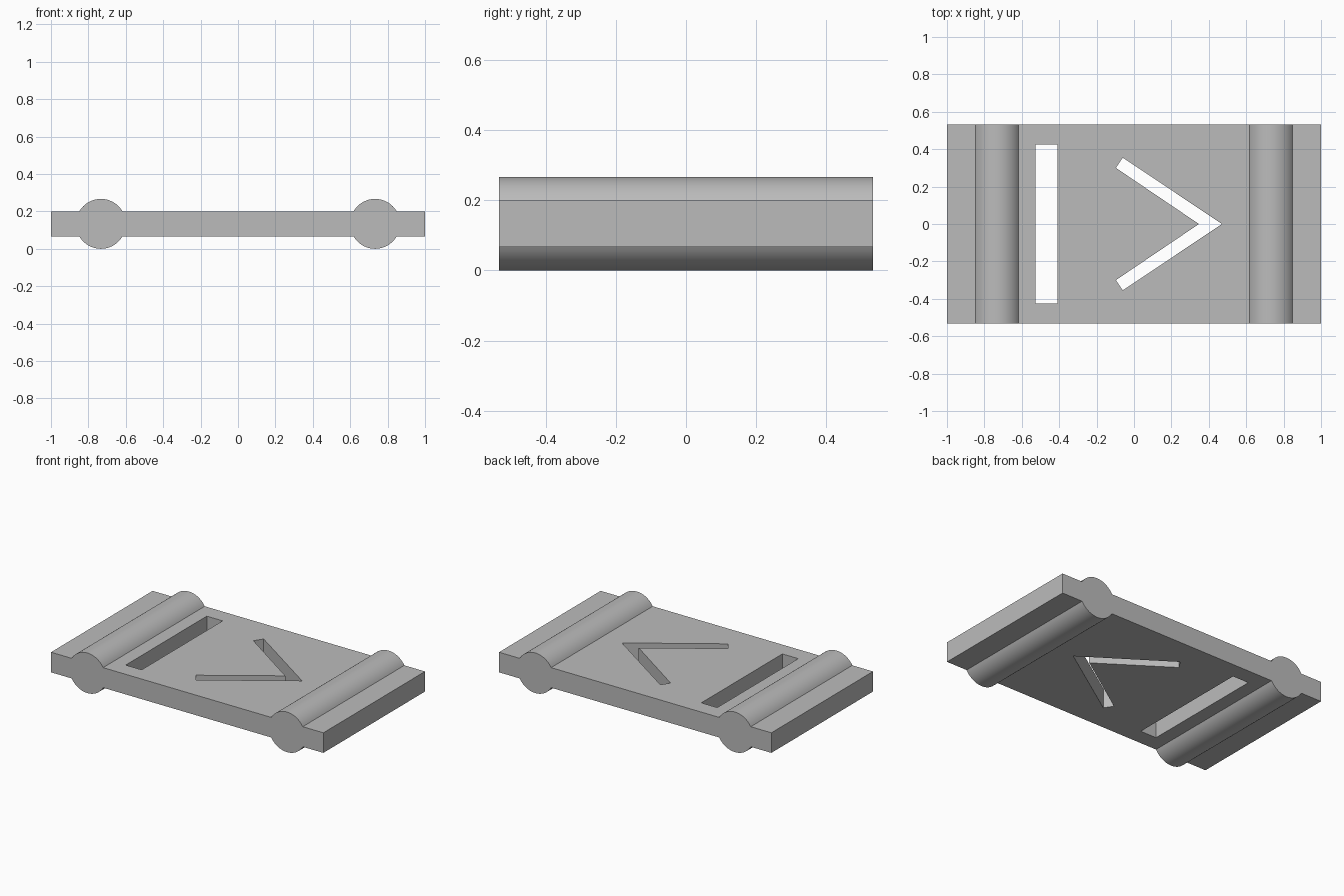
import bpy
import bmesh
from math import asin, cos, sin, pi, radians

if "Cube" in bpy.data.objects:
    bpy.data.objects.remove(bpy.data.objects["Cube"], do_unlink=True)

HALF_DEPTH = 0.533
RADIUS = 0.1333
MID_Z = RADIUS
HALF_THICK = RADIUS / 2
ROLL_X = 0.733
ARC_STEPS = 24

# Plain grey material
grey = bpy.data.materials.new("plain grey")
grey.use_nodes = True
colour = (0.5, 0.5, 0.5, 1)
grey.diffuse_color = colour
grey.node_tree.nodes["Principled BSDF"].inputs["Base Color"].default_value = colour


def prism(name, points, offset):
    """Extrude a closed outline of 3D points along an offset."""
    bm = bmesh.new()
    face = bm.faces.new([bm.verts.new(p) for p in points])
    grown = bmesh.ops.extrude_face_region(bm, geom=[face], use_keep_orig=True)
    moved = [v for v in grown["geom"] if isinstance(v, bmesh.types.BMVert)]
    bmesh.ops.translate(bm, verts=moved, vec=offset)
    bmesh.ops.recalc_face_normals(bm, faces=bm.faces)
    mesh = bpy.data.meshes.new(name)
    bm.to_mesh(mesh)
    bm.free()
    mesh.materials.append(grey)
    obj = bpy.data.objects.new(name, mesh)
    bpy.context.collection.objects.link(obj)
    return obj


def bulge(cx):
    """Upper arc of a roll, running from right to left."""
    start = asin(HALF_THICK / RADIUS)
    for i in range(ARC_STEPS + 1):
        a = start + (pi - 2 * start) * i / ARC_STEPS
        yield cx + RADIUS * cos(a), RADIUS * sin(a)


# Plate with a rounded roll near each end, as one cross-section
upper = [(1, HALF_THICK), *bulge(ROLL_X), *bulge(-ROLL_X), (-1, HALF_THICK)]
outline = upper + [(-x, -z) for x, z in upper]
plate = prism("plate", [(x, -HALF_DEPTH, MID_Z + z) for x, z in outline],
              (0, 2 * HALF_DEPTH, 0))

# Straight slot and arrow-shaped slot through the plate
slot = [(-0.527, -0.425), (-0.41, -0.425), (-0.41, 0.425), (-0.527, 0.425)]
arrow = [(0.47, 0), (-0.06, 0.355), (-0.097, 0.3),
         (0.347, 0), (-0.097, -0.3), (-0.06, -0.355)]
for name, shape in (("slot_cutter", slot), ("arrow_cutter", arrow)):
    cutter = prism(name, [(x, y, -0.1) for x, y in shape], (0, 0, 0.5))
    cutter.hide_render = True
    cutter.hide_viewport = True
    cutter.display_type = 'WIRE'
    cut = plate.modifiers.new(name, 'BOOLEAN')
    cut.operation = 'DIFFERENCE'
    cut.solver = 'EXACT'
    cut.object = cutter

# Smooth rolls, sharp edges elsewhere
bpy.ops.object.select_all(action='DESELECT')
bpy.context.view_layer.objects.active = plate
plate.select_set(True)
for cut in list(plate.modifiers):
    bpy.ops.object.modifier_apply(modifier=cut.name)
bpy.ops.object.shade_smooth_by_angle(angle=radians(30))

# Cutters are no longer needed
for name in ("slot_cutter", "arrow_cutter"):
    bpy.data.objects.remove(bpy.data.objects[name], do_unlink=True)
